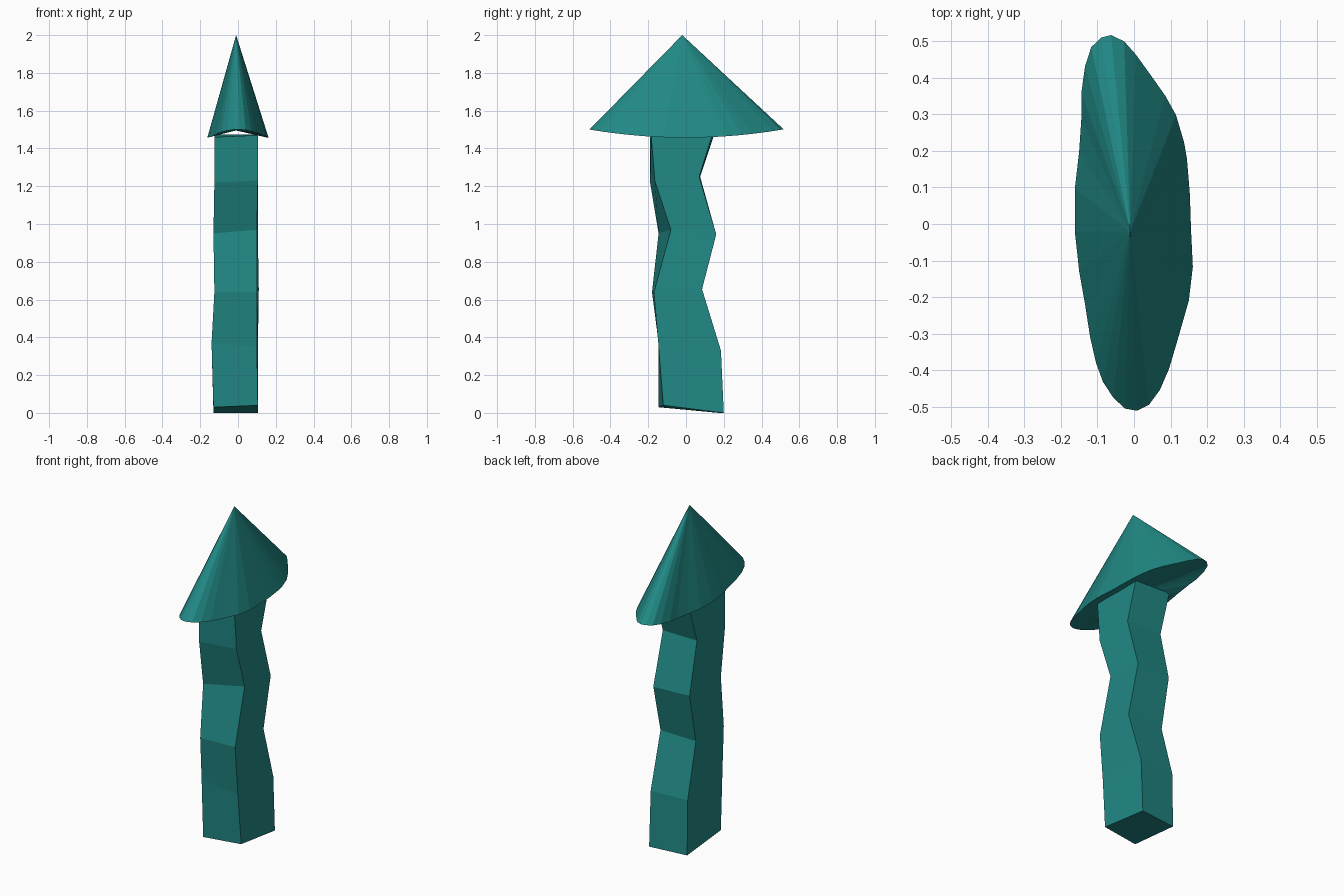
import bpy, bmesh

teal = bpy.data.materials.new("teal")
teal.diffuse_color = (0.015, 0.25, 0.235, 1)


def add_object(name, bm):
    bmesh.ops.recalc_face_normals(bm, faces=bm.faces[:])
    mesh = bpy.data.meshes.new(name)
    bm.to_mesh(mesh)
    bm.free()
    mesh.materials.append(teal)
    obj = bpy.data.objects.new(name, mesh)
    bpy.context.collection.objects.link(obj)
    return obj


# Crooked square stem: (y, z) path of each corner edge, with its x positions
corners = [
    ((-.13, -.14, -.125, -.13, -.125, -.125),
     [(-.145, .03), (-.145, .37), (-.18, .64), (-.145, .95), (-.19, 1.22), (-.19, 1.46)]),
    ((.105, .10, .10, .10, .105, .105),
     [(-.12, .04), (-.145, .35), (-.17, .64), (-.08, .97), (-.165, 1.23), (-.185, 1.47)]),
    ((.105, .105, .11, .105, .105, .105),
     [(.20, 0), (.185, .33), (.085, .655), (.16, .945), (.07, 1.25), (.14, 1.475)]),
    ((-.13, -.13, -.125, -.125, -.125, -.125),
     [(.175, 0), (.17, .33), (.085, .65), (.145, .945), (.075, 1.25), (.15, 1.475)]),
]
bm = bmesh.new()
rings = [[bm.verts.new((xs[i], *path[i])) for xs, path in corners] for i in range(6)]
for low, high in zip(rings, rings[1:]):
    for k in range(4):
        n = (k + 1) % 4
        bm.faces.new((low[k], low[n], high[n], high[k]))
bm.faces.new(rings[0][::-1])
bm.faces.new(rings[-1])
add_object("stem", bm)

# Cone cap: uneven oval rim that droops at the sides, with a closed underside
rim_xy = [
    (-.063, .517), (-.09, .51), (-.117, .484), (-.134, .432), (-.144, .36),
    (-.144, .29), (-.15, .20), (-.162, .096), (-.162, -.02), (-.15, -.13),
    (-.134, -.22), (-.12, -.31), (-.104, -.38), (-.085, -.432), (-.057, -.475),
    (-.025, -.505), (.008, -.511), (.041, -.495), (.071, -.454), (.096, -.396),
    (.12, -.315), (.15, -.21), (.161, -.117), (.156, -.014), (.153, .08),
    (.145, .178), (.137, .224), (.115, .298), (.085, .352), (.044, .41),
    (.005, .464), (-.027, .50),
]
bm = bmesh.new()
rim = [bm.verts.new((x, y, 1.457 + .043 * (y / .51) ** 2)) for x, y in rim_xy]
apex = bm.verts.new((-.01, -.02, 2))
under = bm.verts.new((-.01, 0, 1.495))
for a, b in zip(rim, rim[1:] + rim[:1]):
    bm.faces.new((a, b, apex))
    bm.faces.new((b, a, under))
add_object("cap", bm)
